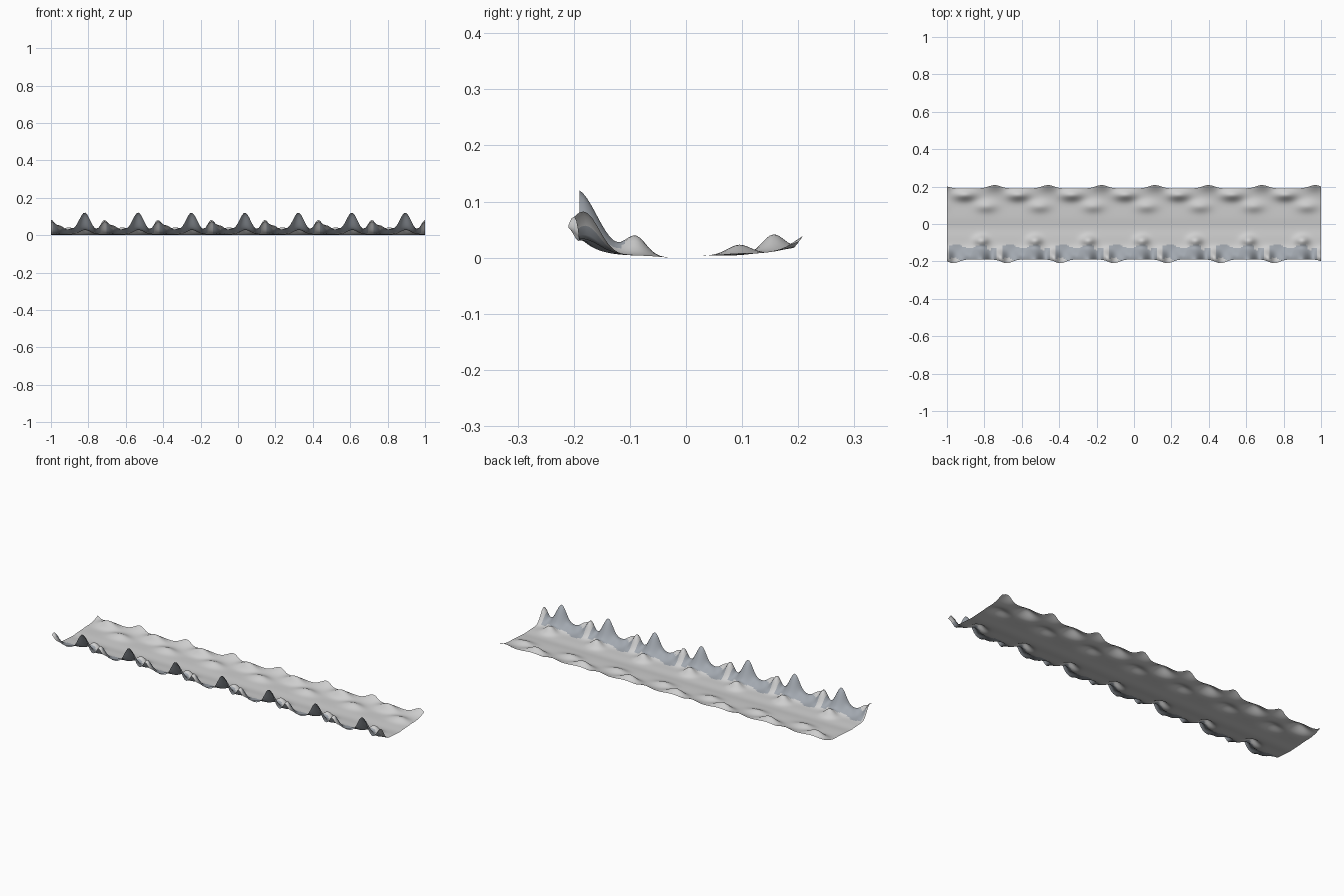
import bpy, bmesh, math

if "Cube" in bpy.data.objects:
    bpy.data.objects.remove(bpy.data.objects["Cube"])

TILES, W = 7, 2 / 7          # strip is one tile repeated seven times
NU, NY = 28, 56

# bumps per tile: (u along tile, y, radius u, radius y, height)
BUMPS = [
    (0.180, -0.195, 0.042, 0.052, 0.106),   # tall crag
    (0.286, -0.175, 0.030, 0.032, 0.068),   # second crag at tile joint
    (0.050, -0.200, 0.030, 0.028, 0.036),   # overhanging shoulder
    (0.105, -0.165, 0.030, 0.030, 0.020),
    (0.185, -0.090, 0.034, 0.026, 0.034),   # small inner mound
    (0.095, 0.155, 0.055, 0.028, 0.032),    # far bank mounds
    (0.210, 0.095, 0.055, 0.030, 0.019),
    (0.255, 0.205, 0.040, 0.032, 0.028),
]


def bell(u, centre, r):
    d = (u - centre + W / 2) % W - W / 2    # wraps so tiles join
    return math.exp(-(d / r) ** 2)


def height(u, y):
    z = 0.004 - 0.004 * math.exp(-((y + 0.02) / 0.04) ** 2)
    z += 0.012 * max(0, (abs(y) - 0.08) / 0.11) ** 2
    for cu, cy, ru, ry, h in BUMPS:
        z += h * bell(u, cu, ru) * math.exp(-((y - cy) / ry) ** 2)
    return z


def shift(u, y):
    # wavy outer edges
    if y < 0:
        return -0.020 * bell(u, 0.035, 0.04) * max(0, (-y - 0.11) / 0.08) ** 2
    return 0.018 * bell(u, 0.255, 0.045) * max(0, (y - 0.11) / 0.08) ** 2


def is_rock(u, y):
    # bare rock face along the near bank, with an uneven border
    if not 0.012 < u < 0.262:
        return False
    inner = -0.118 + 0.012 * math.sin(u * 44 - 0.6) - 0.03 * bell(u, 0.225, 0.012)
    outer = -0.19 + 0.022 * bell(u, 0.035, 0.03)
    return outer < y < inner


bm = bmesh.new()
rows = []
for i in range(TILES * NU + 1):
    x = i * W / NU
    u = (i % NU) * W / NU
    row = []
    for j in range(NY + 1):
        y = -0.19 + 0.38 * j / NY
        row.append(bm.verts.new((x - 1, y + shift(u, y), height(u, y))))
    rows.append(row)
for i in range(TILES * NU):
    a, b = rows[i], rows[i + 1]
    for j in range(NY):
        f = bm.faces.new((a[j], b[j], b[j + 1], a[j + 1]))
        f.smooth = True
        u = (i % NU + 0.5) * W / NU
        y = -0.19 + 0.38 * (j + 0.5) / NY
        f.material_index = int(is_rock(u, y))

me = bpy.data.meshes.new("rocky_ground_strip")
bm.to_mesh(me)
bm.free()
for name, col in (("light grey ground", (0.62, 0.62, 0.62, 1)),
                  ("blue grey rock", (0.36, 0.39, 0.43, 1))):
    mat = bpy.data.materials.new(name)
    mat.diffuse_color = col
    mat.use_nodes = True
    mat.node_tree.nodes["Principled BSDF"].inputs["Base Color"].default_value = mat.diffuse_color
    me.materials.append(mat)
bpy.context.collection.objects.link(bpy.data.objects.new("rocky_ground_strip", me))
